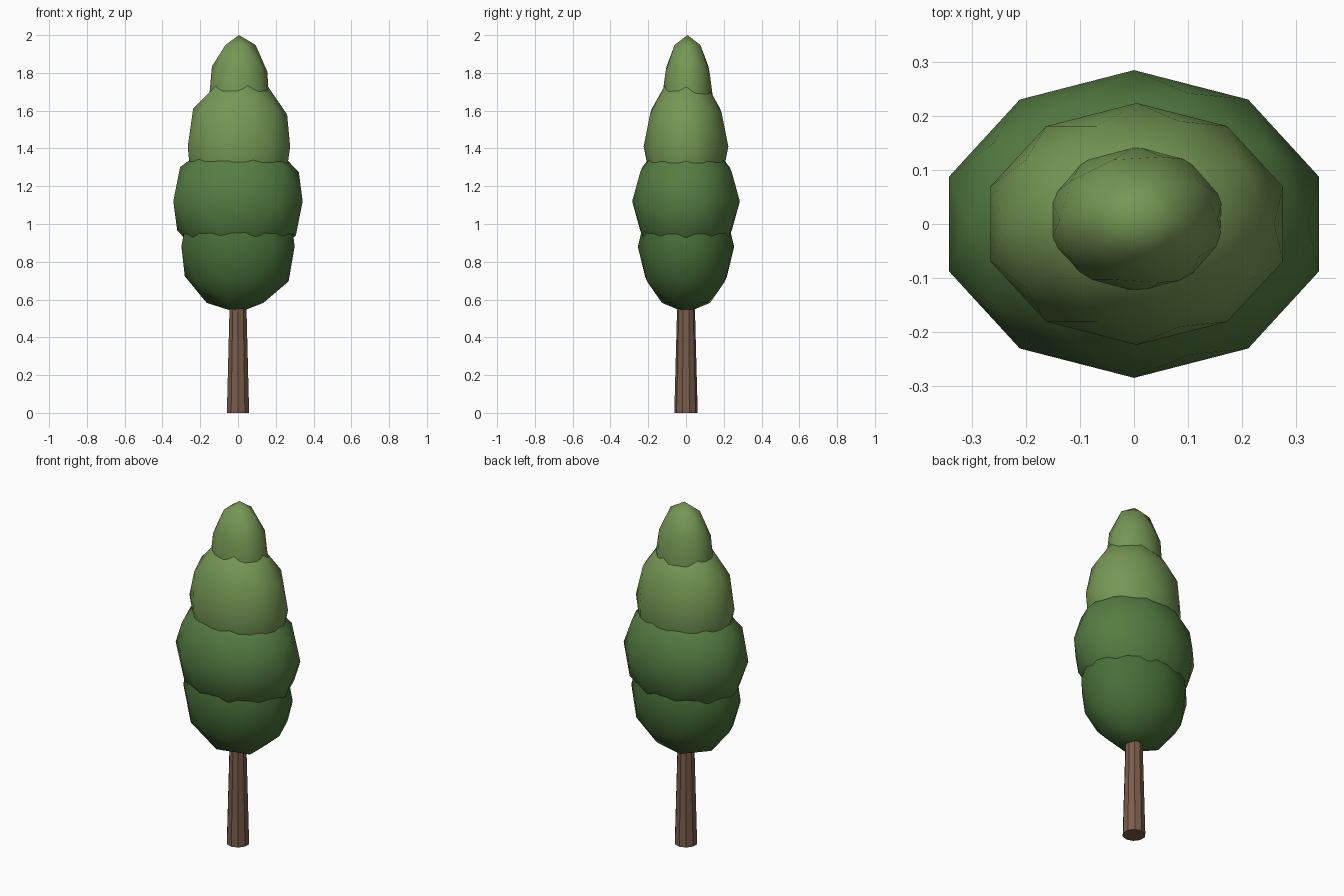
import bpy

if "Cube" in bpy.data.objects:
    bpy.data.objects.remove(bpy.data.objects["Cube"])

def material(name, rgb):
    m = bpy.data.materials.new(name)
    m.diffuse_color = (*rgb, 1)
    m.use_nodes = True
    m.node_tree.nodes["Principled BSDF"].inputs["Base Color"].default_value = m.diffuse_color
    return m

bark = material("bark", (0.19, 0.11, 0.07))
dark = material("dark_leaf", (0.065, 0.16, 0.04))
mid = material("mid_leaf", (0.09, 0.205, 0.055))
light = material("light_leaf", (0.18, 0.31, 0.09))

# Tapered ten-sided trunk, running up into the foliage
bpy.ops.mesh.primitive_cone_add(vertices=10, radius1=0.062, radius2=0.042,
                                depth=0.75, location=(0, 0, 0.375))
trunk = bpy.context.object
trunk.name = "trunk"
trunk.data.materials.append(bark)

# Stacked foliage clumps: name, centre, half-sizes, material
clumps = [
    ("foliage_bottom", (0.0, 0.0, 0.88), (0.315, 0.255, 0.35), dark),
    ("foliage_lower", (0.0, 0.0, 1.12), (0.36, 0.285, 0.345), mid),
    ("foliage_upper", (0.005, 0.0, 1.41), (0.285, 0.224, 0.38), light),
    ("foliage_tip", (0.005, 0.008, 1.65), (0.168, 0.137, 0.35), light),
]
for name, centre, size, mat in clumps:
    bpy.ops.mesh.primitive_ico_sphere_add(subdivisions=2, radius=1, location=centre)
    clump = bpy.context.object
    clump.name = name
    clump.scale = size
    bpy.ops.object.transform_apply(location=False, rotation=False, scale=True)
    bpy.ops.object.shade_smooth()
    clump.data.materials.append(mat)
